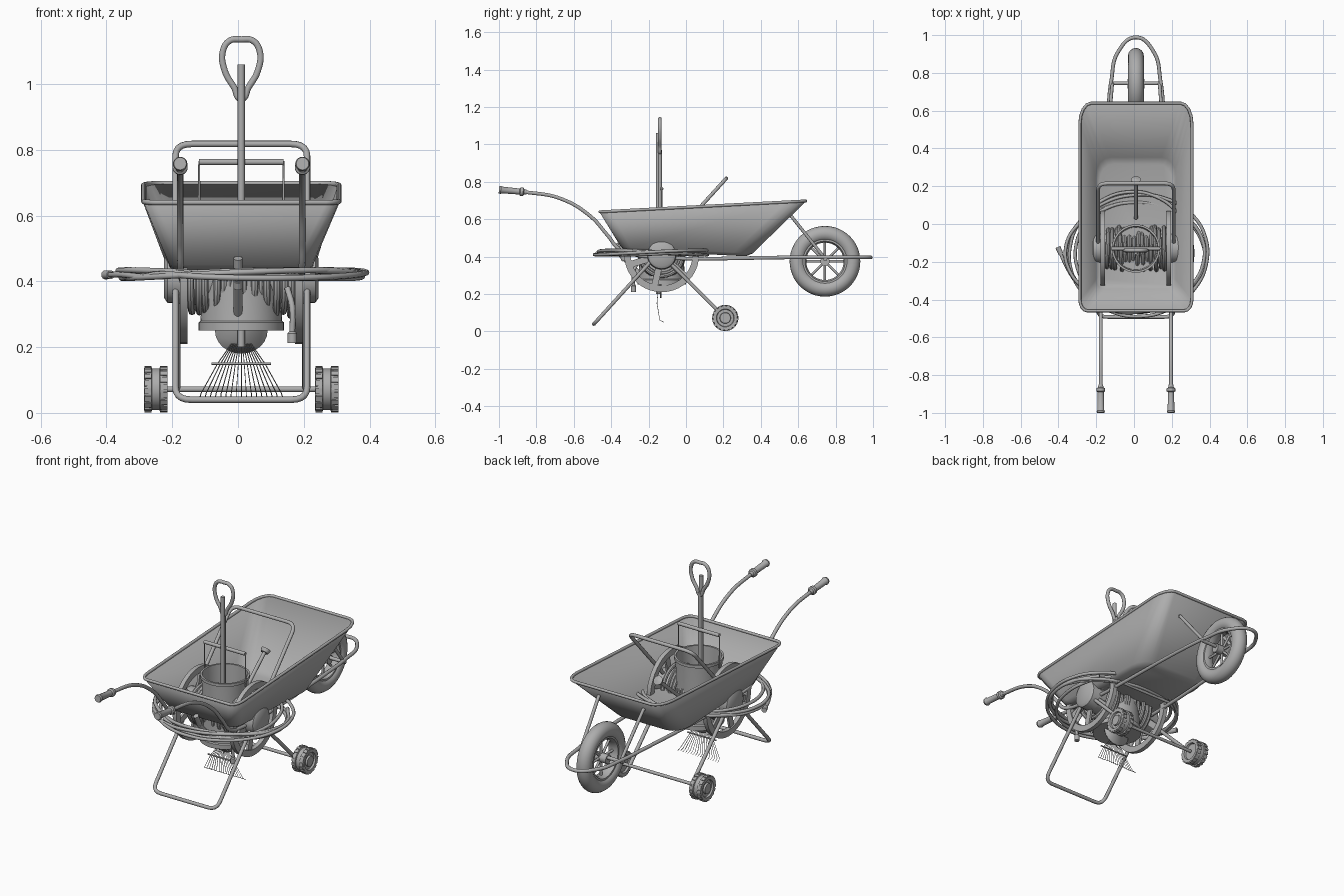
import bpy, bmesh, math, random
from mathutils import Vector

random.seed(4)
old = bpy.data.objects.get("Cube")
if old:
    bpy.data.objects.remove(old, do_unlink=True)

grey = bpy.data.materials.new("plain grey")
grey.use_nodes = True
grey.diffuse_color = (0.42, 0.42, 0.42, 1)
grey.node_tree.nodes["Principled BSDF"].inputs["Base Color"].default_value = (0.42, 0.42, 0.42, 1)
CX = 0.01          # the load sits slightly off centre
Y0, Z0 = -0.13, 0.41   # reel centre


def add(name, mesh, angle=40):
    ob = bpy.data.objects.new(name, mesh)
    bpy.context.scene.collection.objects.link(ob)
    mesh.materials.clear()
    mesh.materials.append(grey)
    for o in bpy.context.selected_objects:
        o.select_set(False)
    ob.select_set(True)
    bpy.context.view_layer.objects.active = ob
    bpy.ops.object.shade_smooth_by_angle(angle=math.radians(angle))
    return ob


def from_bmesh(name, bm):
    bmesh.ops.recalc_face_normals(bm, faces=bm.faces)
    me = bpy.data.meshes.new(name)
    bm.to_mesh(me)
    bm.free()
    return add(name, me)


def tube(name, pts, r, closed=False, smooth=False, sides=3):
    """Round tube swept along points, as a mesh."""
    cu = bpy.data.curves.new(name, "CURVE")
    cu.dimensions = "3D"
    cu.bevel_depth, cu.bevel_resolution, cu.use_fill_caps = r, sides, True
    if smooth:
        sp = cu.splines.new("BEZIER")
        sp.bezier_points.add(len(pts) - 1)
        for b, p in zip(sp.bezier_points, pts):
            b.co, b.handle_left_type, b.handle_right_type = p, "AUTO", "AUTO"
    else:
        sp = cu.splines.new("POLY")
        sp.points.add(len(pts) - 1)
        for b, p in zip(sp.points, pts):
            b.co = (*p, 1)
    sp.use_cyclic_u = closed
    tmp = bpy.data.objects.new(name, cu)
    bpy.context.scene.collection.objects.link(tmp)
    dg = bpy.context.evaluated_depsgraph_get()
    me = bpy.data.meshes.new_from_object(tmp.evaluated_get(dg))
    bpy.data.objects.remove(tmp, do_unlink=True)
    return add(name, me, 60)


def fillet(pts, r):
    """Round every corner of a closed path."""
    out = []
    for i, p in enumerate(pts):
        p = Vector(p)
        a = p + (Vector(pts[i - 1]) - p).normalized() * r
        b = p + (Vector(pts[(i + 1) % len(pts)]) - p).normalized() * r
        out += [a * (1 - t) ** 2 + p * 2 * t * (1 - t) + b * t * t for t in (0, .2, .4, .6, .8, 1)]
    return out


def lathe(name, prof, origin, axis, n=32, closed=False):
    """Revolve (height, radius) pairs around an axis."""
    q = Vector((0, 0, 1)).rotation_difference(Vector(axis))
    bm = bmesh.new()
    rings = [[bm.verts.new(Vector(origin) + q @ Vector((max(r, 1e-4) * math.cos(k * math.tau / n),
              max(r, 1e-4) * math.sin(k * math.tau / n), h))) for k in range(n)] for h, r in prof]
    for a, b in zip(rings, rings[1:] + rings[:1] if closed else rings[1:]):
        for k in range(n):
            bm.faces.new((a[k], a[(k + 1) % n], b[(k + 1) % n], b[k]))
    return from_bmesh(name, bm)


def torus(name, origin, axis, major, minor, n=40, m=12):
    prof = [(minor * math.sin(k * math.tau / m), major + minor * math.cos(k * math.tau / m)) for k in range(m)]
    return lathe(name, prof, origin, axis, n, True)


# Tray
def outline(hw, yf, yb, cf, cb, zf, zb):
    pts = []
    for sx, sy, (cx, cy), start in ((1, 1, cb, 0), (-1, 1, cb, 1), (-1, -1, cf, 2), (1, -1, cf, 3)):
        for k in range(5):
            a = (start + k / 4) * math.pi / 2
            y = (yb if sy > 0 else yf) - sy * cy + cy * math.sin(a)
            pts.append((CX + sx * (hw - cx) + cx * math.cos(a), y, zf + (zb - zf) * (y - yf) / (yb - yf)))
    return pts


floor_loop = outline(0.195, -0.32, 0.32, (.05, .05), (.08, .1), 0.438, 0.405)
curb_loop = outline(0.215, -0.345, 0.355, (.05, .05), (.08, .1), 0.452, 0.42)
rim_loop = outline(0.297, -0.46, 0.64, (.04, .06), (.06, .11), 0.64, 0.698)
bm = bmesh.new()
loops = [[bm.verts.new(p) for p in lp] for lp in (floor_loop, curb_loop, rim_loop)]
bm.faces.new(loops[0])
for a, b in zip(loops, loops[1:]):
    for k in range(len(a)):
        j = (k + 1) % len(a)
        bm.faces.new((a[k], a[j], b[j], b[k]))
tray = from_bmesh("tray", bm)
solid = tray.modifiers.new("thickness", "SOLIDIFY")
solid.thickness, solid.offset = 0.006, 0
tube("tray_rim", rim_loop, 0.008, closed=True)

# Barrow frame: one bent tube per side meeting ahead of the wheel
half = [(.186, -1, .758), (.186, -.86, .745), (.186, -.67, .71), (.186, -.51, .615), (.186, -.42, .515),
        (.184, -.35, .435), (.18, -.24, .405), (.145, .62, .396), (.13, .76, .396), (.095, .91, .396)]
path = [(CX + x, y, z) for x, y, z in half] + [(CX, .988, .396)] + [(CX - x, y, z) for x, y, z in half[::-1]]
tube("barrow_frame", path, 0.010, smooth=True)
for s in (-1, 1):
    side = "left" if s > 0 else "right"
    x = CX + s * .186
    lathe(side + "_grip", [(0, 0), (0, .019), (.01, .022), (.015, .018), (.11, .016), (.115, .023),
                           (.13, .023), (.135, .015), (.15, .012), (.15, 0)],
          (x, -1, .758), (0, 1, -.09), 20)
    tube(side + "_wheel_brace", [(CX + s * .14, .56, .62), (CX + s * .125, .743, .39)], 0.009)
    lathe(side + "_tray_bolt", [(0, 0), (0, .01), (.012, .008), (.012, 0)],
          (CX + s * .14, .565, .612), (0, -.7, .7), 12)
tube("front_axle", [(CX - .14, .745, .385), (CX + .14, .745, .385)], 0.010)
tube("under_tray_bar", [(CX - .18, .1, .402), (CX + .18, .1, .402)], 0.008)

# Big wheel
WC = (CX, .743, .375)
torus("tyre", WC, (1, 0, 0), 0.147, 0.042, 48, 16)
lathe("wheel_rim", [(-.03, .122), (.03, .122), (.03, .108), (.012, .1), (-.012, .1), (-.03, .108)],
      WC, (1, 0, 0), 40, True)
lathe("wheel_hub", [(-.045, 0), (-.045, .025), (.045, .025), (.045, 0)], WC, (1, 0, 0), 20)
for k in range(8):
    a = k * math.tau / 8
    tube(f"wheel_spoke_{k}", [WC, (CX, WC[1] + .11 * math.cos(a), WC[2] + .11 * math.sin(a))], 0.007)

# Reel cart frame, a tilted rounded loop, with legs to its wheels
lo, hi = (-.492, .04), (.215, .818)
tube("cart_frame", fillet([(CX - .2, *lo), (CX + .2, *lo), (CX + .2, *hi), (CX - .2, *hi)], .05), 0.010, closed=True)
tube("cart_axle", [(-.22, .21, .072), (.24, .21, .072)], 0.009)
for s in (-1, 1):
    side = "left" if s > 0 else "right"
    tube(side + "_cart_leg", [(CX + s * .195, Y0, Z0), (CX + s * .195, .21, .072)], 0.010)
    c = (CX + s * .26, .21, .072)
    lathe(side + "_cart_wheel", [(-.025, 0), (-.025, .045), (-.035, .048), (-.036, .064), (-.013, .068),
                                 (-.011, .063), (.011, .063), (.013, .068), (.036, .064), (.035, .048),
                                 (.025, .045), (.025, .03), (.035, .028), (.035, 0)], c, (s, 0, 0), 32)
    # Tread blocks
    bm = bmesh.new()
    for k in range(18):
        for row in (-1, 1):
            a = (k + row / 4) * math.tau / 18
            box = bmesh.ops.create_cube(bm, size=1)["verts"]
            for v in box:
                p = Vector((v.co.x * .022 + row * .024, v.co.y * .016, v.co.z * .008 + .066))
                v.co = Vector(c) + Vector((p.x, p.y * math.cos(a) - p.z * math.sin(a),
                                           p.y * math.sin(a) + p.z * math.cos(a)))
    from_bmesh(side + "_cart_tread", bm)

    # Reel flange: ring, flat spokes and hub
    rc = (CX + s * .175, Y0, Z0)
    lathe(side + "_reel_ring", [(-.012, .2), (.012, .2), (.012, .165), (-.012, .165)], rc, (1, 0, 0), 40, True)
    lathe(side + "_reel_hub", [(-.01, 0), (-.01, .08), (.05, .075), (.06, .06), (.06, 0)], rc, (s, 0, 0), 28)
    bm = bmesh.new()
    for k in range(6):
        a = k * math.tau / 6 + .3
        d, t = Vector((0, math.cos(a), math.sin(a))), Vector((0, -math.sin(a), math.cos(a)))
        for v in bmesh.ops.create_cube(bm, size=1)["verts"]:
            v.co = Vector(rc) + Vector((v.co.x * .012, 0, 0)) + d * (.115 + v.co.y * .12) + t * v.co.z * .035
    from_bmesh(side + "_reel_spokes", bm)

# Hose wound on the reel
lathe("reel_drum", [(-.17, .08), (.17, .08)], (CX, Y0, Z0), (1, 0, 0), 28)
for k in range(14):
    torus(f"reel_hose_{k}", (CX - .15 + k * .3 / 13, Y0, Z0), (1, random.uniform(-.08, .08), 0),
          .1 + random.uniform(0, .02), .011, 28, 8)
tube("hose_end", [(.15, -.25, .38), (.165, -.28, .32), (.165, -.28, .24)], 0.009, smooth=True)
lathe("hose_nozzle", [(0, 0), (0, .014), (.03, .014), (.035, .009), (.035, 0)], (.165, -.28, .212), (0, 0, 1), 14)

# Loose hose coil around the barrow
coil = []
turns, step = 4, 14
for k in range(turns * step + 8):
    a = -2.4 + k * math.tau / step
    i = k / step
    rx, ry = .345 + .035 * math.sin(i * 2.1), .30 + .03 * math.sin(i * 2.6 + 1)
    coil.append((CX + .015 * math.sin(i * 1.7) + rx * math.cos(a), -.16 + ry * math.sin(a),
                 .422 + .012 * math.sin(a * 1.3 + i)))
tail = [(-.40, -.13, .42), (-.35, -.24, .42), (-.29, -.33, .415)]
tube("loose_hose", tail + coil, 0.009, smooth=True, sides=2)
lathe("loose_hose_fitting", [(-.02, 0), (-.02, .013), (.02, .014), (.02, 0)], (-.395, -.14, .42), (-.4, .9, 0), 14)

# Bucket with a square bail
lathe("bucket", [(.25, 0), (.25, .13), (.275, .13), (.28, .124), (.42, .117), (.6, .12), (.602, .128),
                 (.618, .128), (.618, .117), (.5, .112), (.5, 0)], (CX, Y0, 0), (0, 0, 1), 36)
bail = [(CX - .128, Y0, .58), (CX - .128, Y0, .763), (CX + .128, Y0, .763), (CX + .128, Y0, .58)]
tube("bucket_bail", bail, 0.004)
tube("bucket_bail_grip", bail[1:3], 0.010)

# Spade: shaft, loop handle and rounded blade
tube("spade_shaft", [(CX, -.14, .4), (CX, -.14, .97)], 0.012)
loop = [(0, .955), (.022, .99), (.05, 1.04), (.056, 1.1), (.035, 1.132), (0, 1.136)]
pts = loop + [(-x, z) for x, z in loop[-2:0:-1]]
tube("spade_handle", [(CX + x, -.14, z) for x, z in pts], 0.010, closed=True, smooth=True)
bm = bmesh.new()
edge = [(.08 * math.cos(a), .25 + .07 * math.sin(a)) for a in (math.pi * (1 + k / 12) for k in range(13))]
bm.faces.new([bm.verts.new((CX + x, -.14, z)) for x, z in edge + [(.085, .42), (.03, .45), (-.03, .45), (-.085, .42)]])
blade = from_bmesh("spade_blade", bm)
blade.modifiers.new("thickness", "SOLIDIFY").thickness = 0.008

# Leaf rake: pole, fanned tines and cross bar
tube("rake_pole", [(CX, -.15, .2), (CX, -.15, 1.06)], 0.011)
for k in range(17):
    f = k / 8 - 1
    tube(f"rake_tine_{k}", [(CX + f * .03, -.15, .21), (CX + f * .072, -.155, .15),
                            (CX + f * .122, -.14, .06), (CX + f * .125, -.12, .05)], 0.0015, sides=0)
tube("rake_cross_bar", [(CX - .09, -.155, .15), (CX + .09, -.155, .15)], 0.004)

# Short tools poking through the tray
tube("front_tool_handle", [(0, -.33, .38), (0, -.375, .47)], 0.014)
tube("front_tool_tang", [(0, -.24, .3), (0, -.35, .41)], 0.014)
tube("back_tool_handle", [(CX, .03, .44), (CX, .23, .61)], 0.010)
lathe("back_tool_knob", [(-.012, 0), (-.012, .02), (.008, .026), (.014, 0)], (CX, .23, .61), (0, .76, .65), 16)
